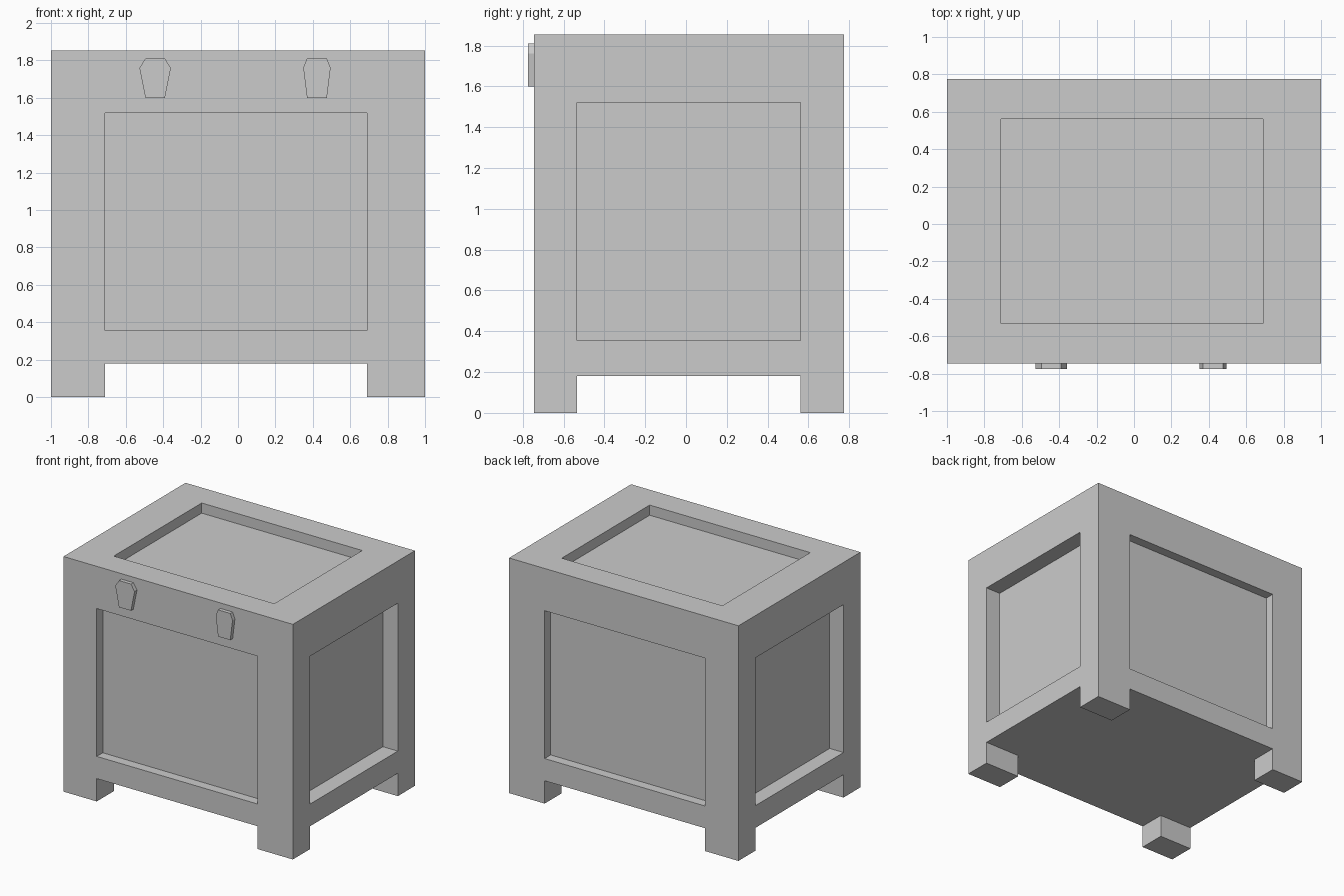
import bpy, bmesh
from mathutils import Vector

if "Cube" in bpy.data.objects:
    bpy.data.objects.remove(bpy.data.objects["Cube"])

# Outer limits and inner frame lines shared by panels and feet
X0, X1, Y0, Y1 = -1.0, 1.0, -0.745, 0.775
PX0, PX1, PY0, PY1 = -0.71, 0.69, -0.533, 0.562
UNDER, PZ0, PZ1, SEAM, TOP = 0.18, 0.355, 1.52, 1.76, 1.853
OUT = 0.1  # how far cutters poke out of the surface


def make_object(name, bm):
    bmesh.ops.recalc_face_normals(bm, faces=bm.faces)
    mesh = bpy.data.meshes.new(name)
    bm.to_mesh(mesh)
    bm.free()
    obj = bpy.data.objects.new(name, mesh)
    bpy.context.collection.objects.link(obj)
    return obj


def box(name, lo, hi):
    lo, hi = Vector(lo), Vector(hi)
    bm = bmesh.new()
    bmesh.ops.create_cube(bm, size=1)
    bmesh.ops.scale(bm, vec=hi - lo, verts=bm.verts)
    bmesh.ops.translate(bm, vec=(lo + hi) / 2, verts=bm.verts)
    return make_object(name, bm)


def cut(target, lo, hi):
    cutter = box("cutter", lo, hi)
    cutter.hide_render = True
    mod = target.modifiers.new("cut", 'BOOLEAN')
    mod.operation = 'DIFFERENCE'
    mod.solver = 'EXACT'
    mod.object = cutter
    bpy.context.view_layer.objects.active = target
    bpy.ops.object.modifier_apply(modifier=mod.name)
    bpy.data.objects.remove(cutter)


# Chest body: crossing channels underneath leave four feet
body = box("chest_body", (X0, Y0, 0), (X1, Y1, SEAM))
cut(body, (PX0, Y0 - OUT, -OUT), (PX1, Y1 + OUT, UNDER))
cut(body, (X0 - OUT, PY0, -OUT), (X1 + OUT, PY1, UNDER))

# Recessed panels: front, back, left, right
cut(body, (PX0, Y0 - OUT, PZ0), (PX1, Y0 + 0.075, PZ1))
cut(body, (PX0, Y1 - 0.075, PZ0), (PX1, Y1 + OUT, PZ1))
cut(body, (X0 - OUT, PY0, PZ0), (X0 + 0.12, PY1, PZ1))
cut(body, (X1 - 0.13, PY0, PZ0), (X1 + OUT, PY1, PZ1))

# Lid with a recessed top panel
lid = box("lid", (X0, Y0, SEAM), (X1, Y1, TOP))
cut(lid, (PX0, PY0, TOP - 0.08), (PX1, PY1, TOP + OUT))


# Six-sided clasps straddling the seam
def clasp(name, x, half_wide, half_narrow):
    profile = [(-half_narrow, 1.60), (half_narrow, 1.60), (half_wide, SEAM),
               (half_narrow, 1.81), (-half_narrow, 1.81), (-half_wide, SEAM)]
    bm = bmesh.new()
    face = bm.faces.new([bm.verts.new((x + dx, -0.775, z)) for dx, z in profile])
    ext = bmesh.ops.extrude_face_region(bm, geom=[face], use_keep_orig=True)
    moved = [v for v in ext["geom"] if isinstance(v, bmesh.types.BMVert)]
    bmesh.ops.translate(bm, vec=(0, 0.032, 0), verts=moved)
    return make_object(name, bm)


clasp("left_clasp", -0.443, 0.084, 0.052)
clasp("right_clasp", 0.422, 0.073, 0.053)
